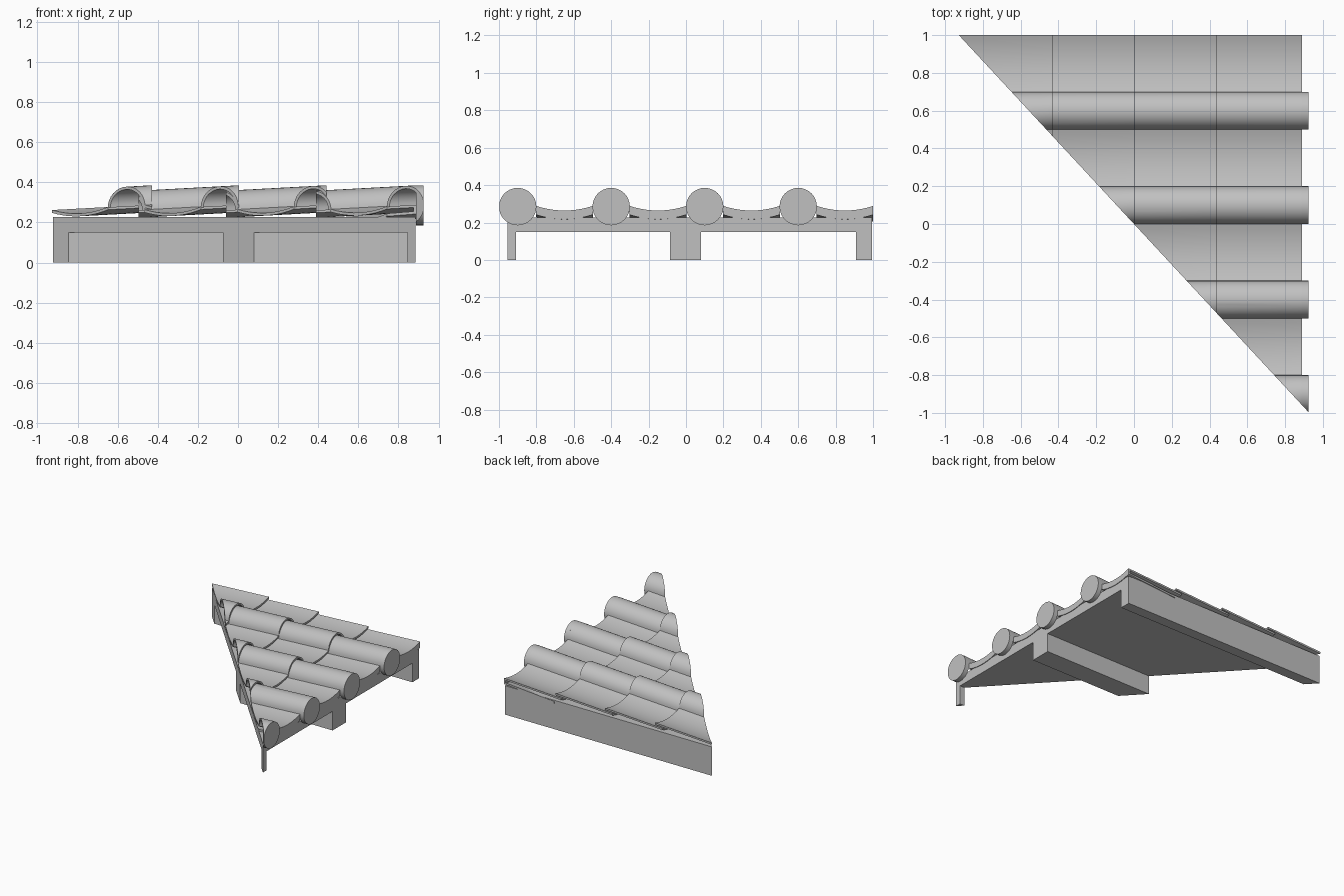
import bpy, bmesh, math
from mathutils import Vector

cube = bpy.data.objects.get("Cube")
if cube:
    bpy.data.objects.remove(cube, do_unlink=True)

GREY = 0.53
mat = bpy.data.materials.new("clay_grey")
mat.use_nodes = True
mat.diffuse_color = (GREY, GREY, GREY, 1)
mat.node_tree.nodes["Principled BSDF"].inputs["Base Color"].default_value = (GREY, GREY, GREY, 1)

MITRE = Vector((-2.0, -1.855, 0))      # outward normal of the diagonal cut
EDGE = 1.0                             # straight back edge


def trim(bm, point, normal):
    """Cut away everything beyond a plane and close the hole."""
    geom = bm.verts[:] + bm.edges[:] + bm.faces[:]
    cut = bmesh.ops.bisect_plane(bm, geom=geom, plane_co=point, plane_no=normal,
                                 clear_outer=True, dist=1e-5)
    edges = [e for e in cut["geom_cut"] if isinstance(e, bmesh.types.BMEdge) and e.is_boundary]
    if edges:
        bmesh.ops.holes_fill(bm, edges=edges, sides=0)


def loft(name, profile, x0, x1, drop=0.0):
    """Sweep a (y, z) profile along x, lowered by drop at x0, and trim it."""
    bm = bmesh.new()
    low = [bm.verts.new((x0, y, z - drop)) for y, z in profile]
    high = [bm.verts.new((x1, y, z)) for y, z in profile]
    n = len(profile)
    for i in range(n):
        j = (i + 1) % n
        bm.faces.new((low[i], low[j], high[j], high[i]))
    bm.faces.new(low[::-1])
    bm.faces.new(high)
    bmesh.ops.recalc_face_normals(bm, faces=bm.faces)
    trim(bm, Vector((0, 0, 0)), MITRE.normalized())
    trim(bm, Vector((0, EDGE, 0)), Vector((0, 1, 0)))
    if not bm.faces:
        bm.free()
        return
    bmesh.ops.recalc_face_normals(bm, faces=bm.faces)
    mesh = bpy.data.meshes.new(name)
    bm.to_mesh(mesh)
    bm.free()
    mesh.materials.append(mat)
    obj = bpy.data.objects.new(name, mesh)
    bpy.context.collection.objects.link(obj)
    bpy.ops.object.select_all(action="DESELECT")
    obj.select_set(True)
    bpy.context.view_layer.objects.active = obj
    bpy.ops.object.shade_smooth_by_angle(angle=math.radians(35))


def box(y0, y1, z0, z1):
    return [(y0, z0), (y1, z0), (y1, z1), (y0, z1)]


def arch(cy, cz, r, thick, steps=16):
    outer = [(cy + r * math.cos(math.pi * i / steps), cz + r * math.sin(math.pi * i / steps))
             for i in range(steps + 1)]
    k = (r - thick) / r
    inner = [(cy + (y - cy) * k, cz + (z - cz) * k) for y, z in reversed(outer)]
    return outer + inner


def trough(cy, top, thick, half=0.152, sag=0.025, steps=10):
    upper = []
    for i in range(steps + 1):
        t = 2 * i / steps - 1
        upper.append((cy + half * t, top - sag * (1 - t * t)))
    return upper + [(y, z - thick) for y, z in reversed(upper)]


def disc(cy, cz, r, steps=32):
    return [(cy + r * math.cos(math.tau * i / steps), cz + r * math.sin(math.tau * i / steps))
            for i in range(steps)]


# Deck and the three beams under it
loft("deck", box(-1, 0.995, 0.15, 0.228), -1, 0.885)
for name, y0, y1 in (("front_beam", -1, -0.91), ("middle_beam", -0.085, 0.08),
                     ("back_beam", 0.91, 0.995)):
    loft(name, box(y0, y1, 0, 0.15), -1, 0.885)

# Overlapping courses of roof tiles
COURSES = (-0.43, 0.005, 0.44, 0.89)
ROWS = (-0.9, -0.4, 0.1, 0.6)
for row in ROWS:
    for end in COURSES:
        loft("barrel_tile", arch(row, 0.285, 0.1, 0.014), end - 0.5, end, 0.027)
        loft("pan_tile", trough(row + 0.25, 0.289, 0.014), end - 0.5, end, 0.027)
    # Eave pieces: round cap, hanging lip and starter tile
    loft("eave_cap", disc(row, 0.285, 0.1), 0.888, 0.925)
    loft("eave_lip", trough(row + 0.25, 0.288, 0.046), 0.876, 0.89)
    loft("starter_tile", trough(row + 0.25, 0.256, 0.014), 0.45, 0.888, 0.035)
